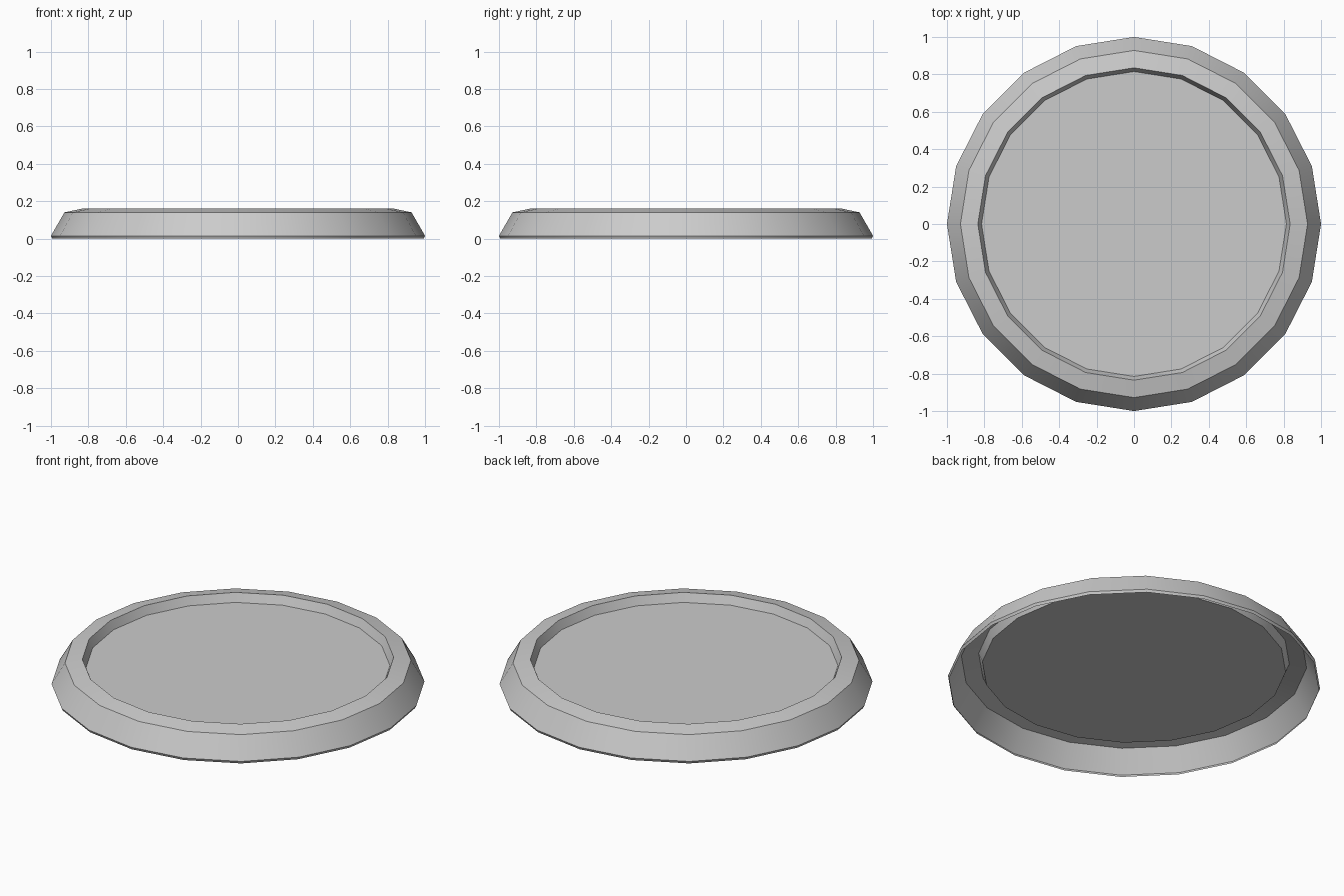
import bpy, bmesh
from math import cos, sin, pi, radians

if "Cube" in bpy.data.objects:
    bpy.data.objects.remove(bpy.data.objects["Cube"])

SIDES = 20
# (radius, height) from the foot, over the rim, down to the recessed floor
PROFILE = [(0.993, 0.0), (1.0, 0.015), (0.928, 0.14), (0.835, 0.16), (0.815, 0.11)]

bm = bmesh.new()
rings = [[bm.verts.new((r * cos(2 * pi * i / SIDES), r * sin(2 * pi * i / SIDES), z))
          for i in range(SIDES)] for r, z in PROFILE]

# Sloped wall, rim and inner wall (open underneath)
for low, high in zip(rings, rings[1:]):
    for i in range(SIDES):
        j = (i + 1) % SIDES
        bm.faces.new((low[i], low[j], high[j], high[i]))

# Recessed floor
bm.faces.new(rings[-1])

mesh = bpy.data.meshes.new("round_tray")
bm.to_mesh(mesh)
bm.free()
tray = bpy.data.objects.new("round_tray", mesh)
bpy.context.collection.objects.link(tray)

# Smooth around the circle, crisp between bands
bpy.context.view_layer.objects.active = tray
tray.select_set(True)
bpy.ops.object.shade_smooth_by_angle(angle=radians(30))
